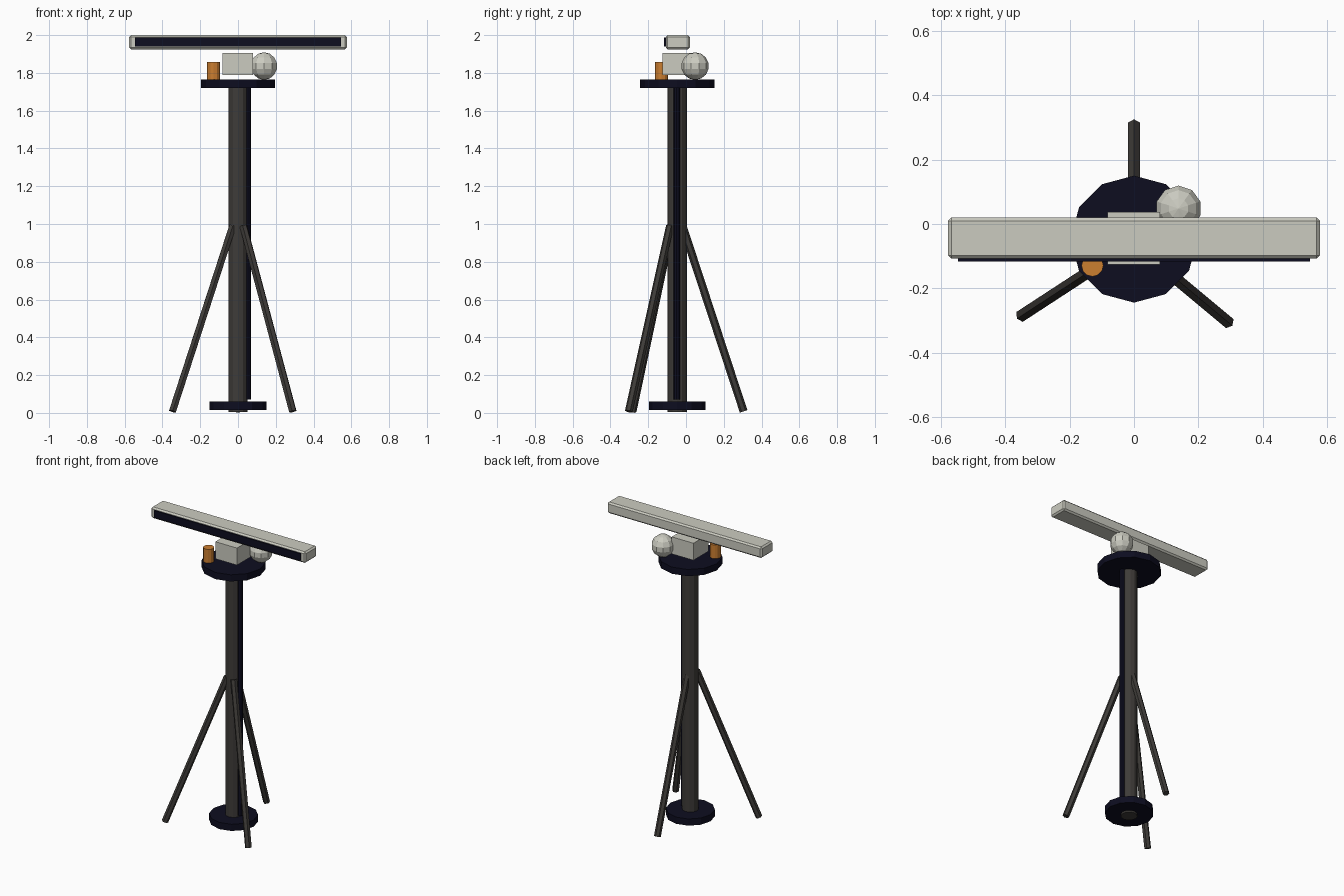
import bpy, math
from mathutils import Vector, Matrix

if "Cube" in bpy.data.objects:
    bpy.data.objects.remove(bpy.data.objects["Cube"])


def material(name, rgb):
    m = bpy.data.materials.new(name)
    m.diffuse_color = (*rgb, 1)
    m.use_nodes = True
    m.node_tree.nodes["Principled BSDF"].inputs["Base Color"].default_value = m.diffuse_color
    return m


GREY = material("warm light grey", (0.60, 0.60, 0.53))
NAVY = material("near black navy", (0.004, 0.004, 0.014))
METAL = material("dark metal", (0.048, 0.044, 0.040))
ORANGE = material("orange", (0.60, 0.21, 0.03))
CY = -0.047  # y of the mast axis


def finish(name, mat):
    ob = bpy.context.object
    ob.name = name
    ob.data.materials.append(mat)
    return ob


def cylinder(name, mat, x, y, z0, z1, r, sides):
    bpy.ops.mesh.primitive_cylinder_add(vertices=sides, radius=r, depth=z1 - z0,
                                        location=(x, y, (z0 + z1) / 2))
    return finish(name, mat)


def box(name, mat, lo, hi, bevel=0):
    lo, hi = Vector(lo), Vector(hi)
    bpy.ops.mesh.primitive_cube_add(size=1, location=(lo + hi) / 2)
    ob = finish(name, mat)
    ob.data.transform(Matrix.Diagonal((*(hi - lo), 1)))
    if bevel:
        mod = ob.modifiers.new("bevel", 'BEVEL')
        mod.width, mod.segments = bevel, 1
    return ob


def leg(name, top, foot, r=0.021):
    # six-sided strut with one edge facing outward
    top, foot = Vector(top), Vector(foot)
    axis = (top - foot).normalized()
    out = Vector((foot.x - top.x, foot.y - top.y, 0))
    out = (out - axis * out.dot(axis)).normalized()
    side = out.cross(axis)
    ob = cylinder(name, METAL, 0, 0, 0, (top - foot).length, r, 6)
    rot = Matrix((side, out, axis)).transposed().to_4x4()
    ob.matrix_world = Matrix.Translation((top + foot) / 2) @ rot


# mast, base and cable
cylinder("mast", METAL, 0, CY, 0.004, 1.73, 0.051, 12)
cylinder("base_disc", NAVY, 0, CY, 0.015, 0.06, 0.15, 12)
cylinder("mast_cable", NAVY, 0.052, CY - 0.003, 0.07, 1.73, 0.017, 8)

# tripod legs
leg("back_leg", (0, -0.018, 0.99), (0, 0.305, 0.008))
leg("left_leg", (-0.028, -0.075, 0.99), (-0.347, -0.283, 0.008))
leg("right_leg", (0.028, -0.085, 0.99), (0.29, -0.303, 0.008))

# instrument platform
cylinder("platform", NAVY, 0, CY, 1.72, 1.765, 0.197, 12)
cylinder("orange_beacon", ORANGE, -0.129, -0.129, 1.765, 1.857, 0.034, 12)
box("gearbox", GREY, (-0.082, -0.125, 1.79), (0.08, 0.038, 1.905))
bpy.ops.mesh.primitive_uv_sphere_add(segments=10, ring_count=7, radius=0.073,
                                     location=(0.138, 0.048, 1.836))
finish("dome", GREY)

# scanner bar with its dark front strip
box("antenna_bar", GREY, (-0.577, -0.107, 1.925), (0.577, 0.02, 2.0), 0.01)
box("antenna_face", NAVY, (-0.546, -0.116, 1.94), (0.546, -0.1065, 1.988))
